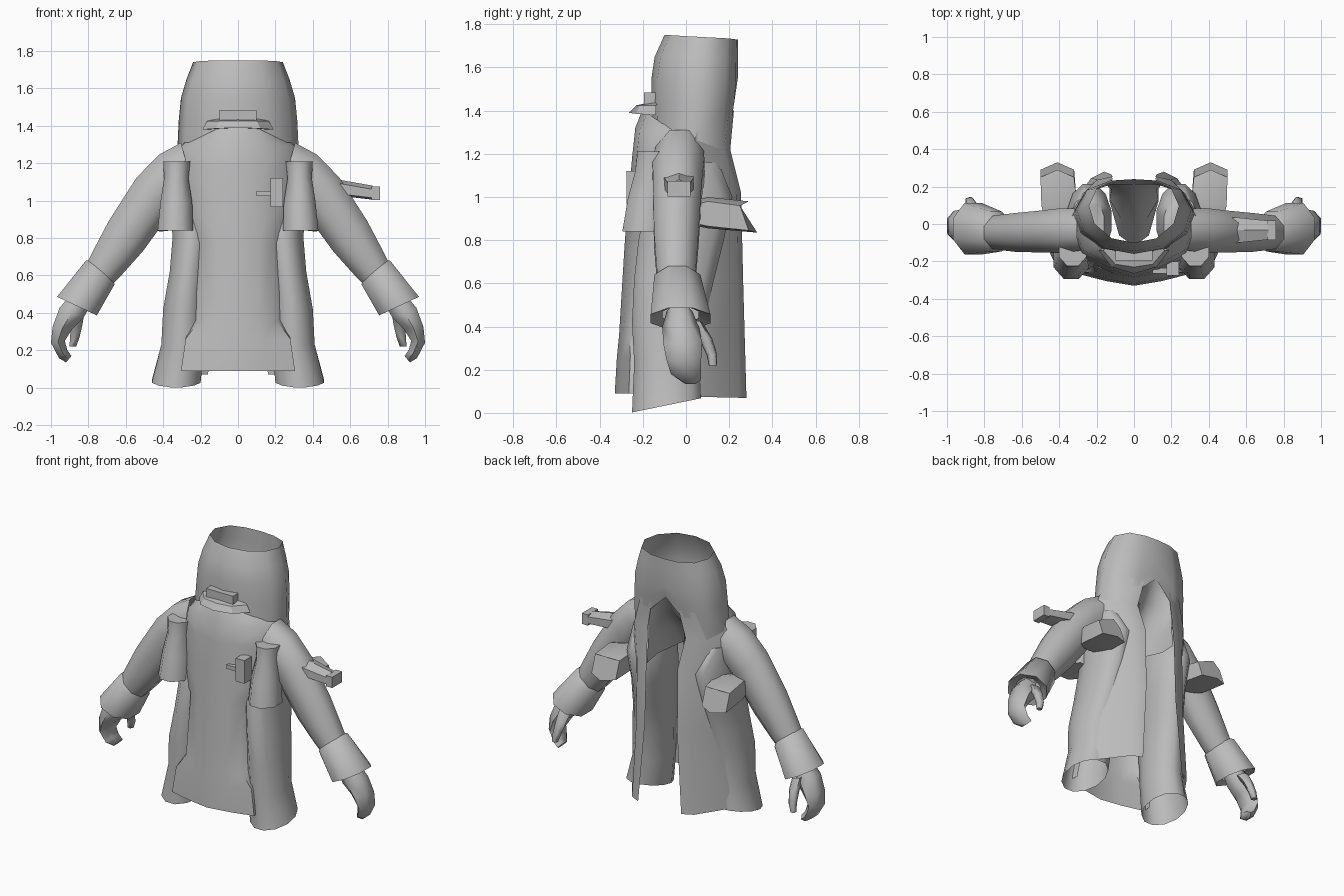
import bpy, bmesh, math
from mathutils import Vector

cloth = bpy.data.materials.new("plain_grey")
cloth.diffuse_color = (0.5, 0.5, 0.5, 1)


def build(name, verts, faces, mirror=False, angle=50, closed=False):
    me = bpy.data.meshes.new(name)
    me.from_pydata([tuple(v) for v in verts], [], faces)
    ob = bpy.data.objects.new(name, me)
    bpy.context.collection.objects.link(ob)
    me.materials.append(cloth)
    if closed:
        bm = bmesh.new()
        bm.from_mesh(me)
        bmesh.ops.recalc_face_normals(bm, faces=bm.faces)
        bm.to_mesh(me)
        bm.free()
    bpy.ops.object.select_all(action='DESELECT')
    ob.select_set(True)
    bpy.context.view_layer.objects.active = ob
    if mirror:
        m = ob.modifiers.new("mirror", 'MIRROR')
        m.use_clip = True
        m.merge_threshold = 0.001
    if angle:
        bpy.ops.object.shade_smooth_by_angle(angle=math.radians(angle))
    return ob


def loft(name, rings, wrap=True, caps="", mirror=False, angle=50, flip=False):
    """Skin a list of equal-length point rows."""
    n = len(rings[0])
    verts = [p for r in rings for p in r]
    faces = []
    for i in range(len(rings) - 1):
        for j in range(n if wrap else n - 1):
            k = (j + 1) % n
            f = (i * n + j, i * n + k, (i + 1) * n + k, (i + 1) * n + j)
            faces.append(f[::-1] if flip else f)
    if "s" in caps:
        faces.append(tuple(range(n))[::-1])
    if "e" in caps:
        faces.append(tuple(range((len(rings) - 1) * n, len(rings) * n)))
    return build(name, verts, faces, mirror, angle, closed=wrap)


def limb_ring(x, y, z, r, ry, tilt, n=8):
    """Ring around a limb lying in the xz plane; tilt is degrees from horizontal."""
    t = math.radians(tilt)
    return [Vector((x + r * math.cos(a) * math.cos(t), y + ry * math.sin(a),
                    z + r * math.cos(a) * math.sin(t)))
            for a in (2 * math.pi * i / n + math.pi / n for i in range(n))]


def flat_ring(x0, x1, y0, y1, z, n=8, slope=0.0):
    cx, cy, rx, ry = (x0 + x1) / 2, (y0 + y1) / 2, (x1 - x0) / 2, (y1 - y0) / 2
    k = 1 / math.cos(math.pi / n)
    return [(cx + rx * k * math.cos(a), cy + ry * k * math.sin(a), z + slope * math.sin(a))
            for a in (2 * math.pi * i / n + math.pi / n for i in range(n))]


def box(name, x0, x1, y0, y1, z0, z1):
    rect = [(x0, y0), (x1, y0), (x1, y1), (x0, y1)]
    return loft(name, [[(x, y, z) for x, y in rect] for z in (z0, z1)], caps="se", angle=0)


# hood: open tube with an arched lower edge at the back
outline = [(0, 0), (0.5, 0.07), (0.88, 0.3), (1, 0.58), (0.82, 0.86), (0.42, 0.98), (0, 1)]
levels = [(0.24, -0.10, 0.24, [1.75, 1.75, 1.745, 1.74, 1.735, 1.73, 1.73]),
          (0.275, -0.145, 0.24, [1.65] * 7),
          (0.305, -0.16, 0.24, [1.55] * 7),
          (0.317, -0.16, 0.23, [1.43, 1.43, 1.43, 1.43, 1.42, 1.43, 1.50]),
          (0.325, -0.16, 0.215, [1.31, 1.31, 1.31, 1.26, 1.22, 1.33, 1.46])]
loft("hood", [[(w * px, yf + (yb - yf) * t, z) for (px, t), z in zip(outline, zs)]
              for w, yf, yb, zs in levels], wrap=False, mirror=True, flip=True)

# hollow between the tails: cloth curving inward from the back of the hood
recess = [[(0, .215, 1.47), (.06, .215, 1.46), (.11, .214, 1.42), (.137, .207, 1.33)],
          [(0, .13, 1.32), (.06, .15, 1.31), (.12, .185, 1.29), (.14, .20, 1.27)],
          [(0, -.01, 1.17), (.07, .03, 1.16), (.13, .13, 1.15), (.13, .215, 1.15)],
          [(0, -.12, 1.04), (.08, -.06, 1.03), (.13, .12, 1.01), (.115, .25, 1.0)]]
loft("back_hollow", recess, wrap=False, mirror=True)

# coat front: centre fold, panel edge, then wrapping to the side
front = [[(0, -.20, 1.41), (.10, -.18, 1.39), (.20, -.11, 1.34), (.27, .01, 1.32)],
         [(0, -.235, 1.32), (.13, -.215, 1.31), (.27, -.14, 1.29), (.35, .04, 1.25)],
         [(0, -.25, 1.18), (.14, -.23, 1.18), (.28, -.16, 1.18), (.37, .05, 1.15)],
         [(0, -.265, 1.0), (.13, -.245, 1.0), (.27, -.18, 1.0), (.36, .05, 1.0)],
         [(0, -.28, .84), (.13, -.255, .84), (.25, -.20, .84), (.34, .0, .84)],
         [(0, -.285, .77), (.11, -.265, .77), (.19, -.23, .77), (.26, -.12, .77)],
         [(0, -.31, .36), (.11, -.29, .36), (.205, -.26, .36), (.25, -.16, .36)],
         [(0, -.32, .26), (.14, -.295, .26), (.28, -.258, .26), (.28, -.18, .26)],
         [(0, -.33, .09), (.15, -.305, .09), (.305, -.265, .09), (.3, -.2, .09)]]
loft("coat_front", front, wrap=False, mirror=True, flip=True)

# split coat tails hanging from the hood at the back
tails = [[(.10, .222, 1.40), (.20, .20, 1.40), (.30, .07, 1.38)],
         [(.14, .205, 1.22), (.26, .175, 1.22), (.345, .03, 1.22)],
         [(.115, .255, 1.02), (.20, .235, 1.02), (.30, .14, 1.02)],
         [(.12, .265, .6), (.20, .24, .6), (.31, .09, .6)],
         [(.16, .28, .07), (.23, .245, .07), (.375, .04, .075)]]
loft("coat_tail", tails, wrap=False, mirror=True)

# full hips running into baggy legs with flared hems
legs = [(.16, .34, -.15, .15, 1.16, 0), (.12, .36, -.18, .215, 1.0, 0),
        (.14, .35, -.22, .175, .80, 0), (.165, .365, -.24, .13, .62, 0),
        (.18, .40, -.25, .085, .42, 0),
        (.18, .41, -.24, .07, .23, 0), (.20, .46, -.25, .07, .035, .034)]
loft("leg", [flat_ring(a, b, c, d, z, n=12, slope=s) for a, b, c, d, z, s in legs],
     caps="s", mirror=True, angle=70)

# collar: projecting lip with a small upright block behind it
lip = [[(0, -.16, 1.44), (.08, -.15, 1.44), (.15, -.13, 1.43)],
       [(0, -.23, 1.425), (.10, -.215, 1.425), (.165, -.14, 1.425)],
       [(0, -.265, 1.39), (.12, -.23, 1.385), (.19, -.14, 1.38)],
       [(0, -.20, 1.39), (.08, -.18, 1.385), (.17, -.13, 1.38)]]
loft("collar_lip", lip, wrap=False, mirror=True, angle=25, flip=True)
box("collar_block", -.10, .10, -.195, -.13, 1.425, 1.485)

# sleeves
sleeve = [(.27, -.03, 1.18, .145, .12, 75), (.355, -.035, 1.13, .145, .13, 60),
          (.45, -.04, 1.03, .142, .122, 45), (.60, -.045, .81, .132, .112, 42),
          (.70, -.045, .665, .108, .10, 40), (.76, -.045, .58, .09, .09, 40)]
loft("sleeve", [limb_ring(*s) for s in sleeve], mirror=True)

# turned-back cuffs
cuff = [(.72, -.04, .64, .07, .07, 40), (.737, -.04, .615, .108, .115, 40),
        (.861, -.025, .436, .127, .15, 25), (.85, -.025, .455, .08, .09, 30)]
loft("cuff", [limb_ring(*c) for c in cuff], mirror=True, angle=55)

# hands: curled mitten of fingers, plus a thumb at the rear
hand = [(.84, -.03, .47, .07, .06, 30), (.89, -.025, .40, .08, .085, 22),
        (.938, -.015, .32, .062, .09, 5), (.963, -.01, .245, .043, .08, -8),
        (.935, .0, .18, .036, .07, -45), (.905, .02, .152, .026, .05, -50)]
loft("hand", [limb_ring(*h, 6) for h in hand], caps="e", mirror=True, angle=65)
thumb = [(.86, .04, .42, .04, .04, 10), (.865, .09, .345, .035, .033, 0),
         (.875, .12, .27, .028, .026, 0), (.885, .125, .22, .02, .02, 0)]
loft("thumb", [limb_ring(*t, 5) for t in thumb], caps="e", mirror=True, angle=75)

# hip pouches at the front
pouch = [(.255, .40, -.225, -.06, 1.21), (.265, .395, -.235, -.06, 1.12),
         (.245, .415, -.27, -.07, .99), (.24, .43, -.295, -.08, .84)]
loft("front_pouch", [flat_ring(*p, n=8) for p in pouch], caps="se", mirror=True, angle=60)


# pouches at the back: six-sided blocks pointing rearwards
def rear_row(y, tip, x0, x1, zb, zt, lean):
    xm = (x0 + x1) / 2
    return [(x0, y + lean, zb), (xm, tip + lean, zb - .01), (x1, y + lean, zb),
            (x1, y, zt - .02), (xm, tip, zt), (x0, y, zt - .02)]


loft("rear_pouch", [rear_row(.03, .03, .31, .48, .88, .98, 0),
                    rear_row(.10, .10, .305, .495, .865, 1.0, 0),
                    rear_row(.25, .29, .32, .50, .845, .98, .04)],
     caps="se", mirror=True, angle=60)

# belt hardware: hilt on the chest and tapered grip sticking out at the side
box("hilt_plate", .175, .24, -.275, -.20, .965, 1.12)
box("hilt_prong", .10, .18, -.265, -.235, 1.025, 1.052)


def grip_row(x, w, z0, z1):
    c = -.033
    return [(x, c - w, z0 + .01), (x, c, z0), (x, c + w, z0 + .01),
            (x, c + w, z1 - .02), (x, c, z1), (x, c - w, z1 - .02)]


loft("side_grip", [grip_row(.44, .07, 1.03, 1.125), grip_row(.55, .068, 1.025, 1.11),
                   grip_row(.72, .05, 1.005, 1.08)], caps="se", angle=25)
box("grip_pommel", .715, .76, -.085, .02, 1.003, 1.075)
